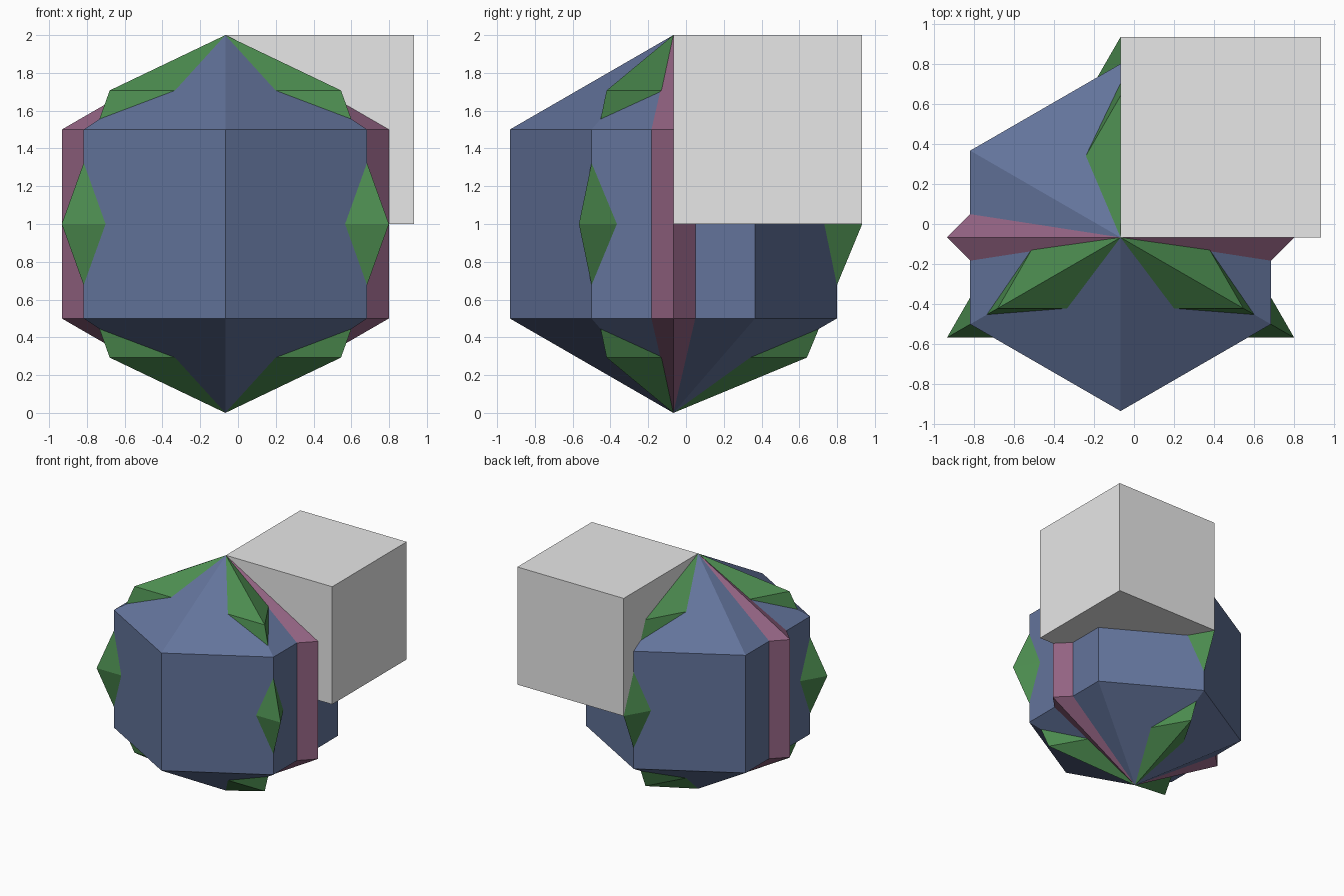
import bpy, bmesh
from math import sin, cos, pi, radians
from mathutils import Vector

if "Cube" in bpy.data.objects:
    bpy.data.objects.remove(bpy.data.objects["Cube"], do_unlink=True)

# Shared centre of the nested balls, also the lower corner of the block
CENTRE = Vector((-0.067, -0.067, 1.0))


def make_material(name, rgb):
    mat = bpy.data.materials.new(name)
    mat.use_nodes = True
    mat.diffuse_color = (*rgb, 1)
    mat.node_tree.nodes["Principled BSDF"].inputs["Base Color"].default_value = (*rgb, 1)
    return mat


def add_object(name, bm, location, mat):
    bmesh.ops.recalc_face_normals(bm, faces=bm.faces)
    mesh = bpy.data.meshes.new(name)
    bm.to_mesh(mesh)
    bm.free()
    mesh.materials.append(mat)
    obj = bpy.data.objects.new(name, mesh)
    obj.location = location
    bpy.context.collection.objects.link(obj)
    return obj


def faceted_ball(name, segments, bands, start, mat):
    """Unit ball with few sides; start is the angle of the first meridian."""
    bm = bmesh.new()
    top = bm.verts.new((0, 0, 1))
    bottom = bm.verts.new((0, 0, -1))
    rings = []
    for i in range(1, bands):
        polar = pi * i / bands
        angles = [radians(start) + 2 * pi * k / segments for k in range(segments)]
        rings.append([bm.verts.new((sin(polar) * cos(a), sin(polar) * sin(a), cos(polar)))
                      for a in angles])
    for k in range(segments):
        n = (k + 1) % segments
        bm.faces.new((top, rings[0][k], rings[0][n]))
        bm.faces.new((bottom, rings[-1][n], rings[-1][k]))
        for upper, lower in zip(rings, rings[1:]):
            bm.faces.new((upper[k], lower[k], lower[n], upper[n]))
    return add_object(name, bm, CENTRE, mat)


blue = make_material("slate blue", (0.125, 0.174, 0.33))
pink = make_material("dusty pink", (0.29, 0.125, 0.225))
green = make_material("leaf green", (0.073, 0.265, 0.08))
grey = make_material("light grey", (0.8, 0.8, 0.8))

# Three interpenetrating low-poly balls
faceted_ball("six_sided_ball", 6, 3, 30, blue)
faceted_ball("four_sided_ball", 4, 3, 0, pink)
faceted_ball("three_sided_ball", 3, 4, 90, green)

# Block covering the upper back left eighth
bm = bmesh.new()
bmesh.ops.create_cube(bm, size=1.0)
add_object("corner_block", bm, CENTRE + Vector((0.5, 0.5, 0.5)), grey)
